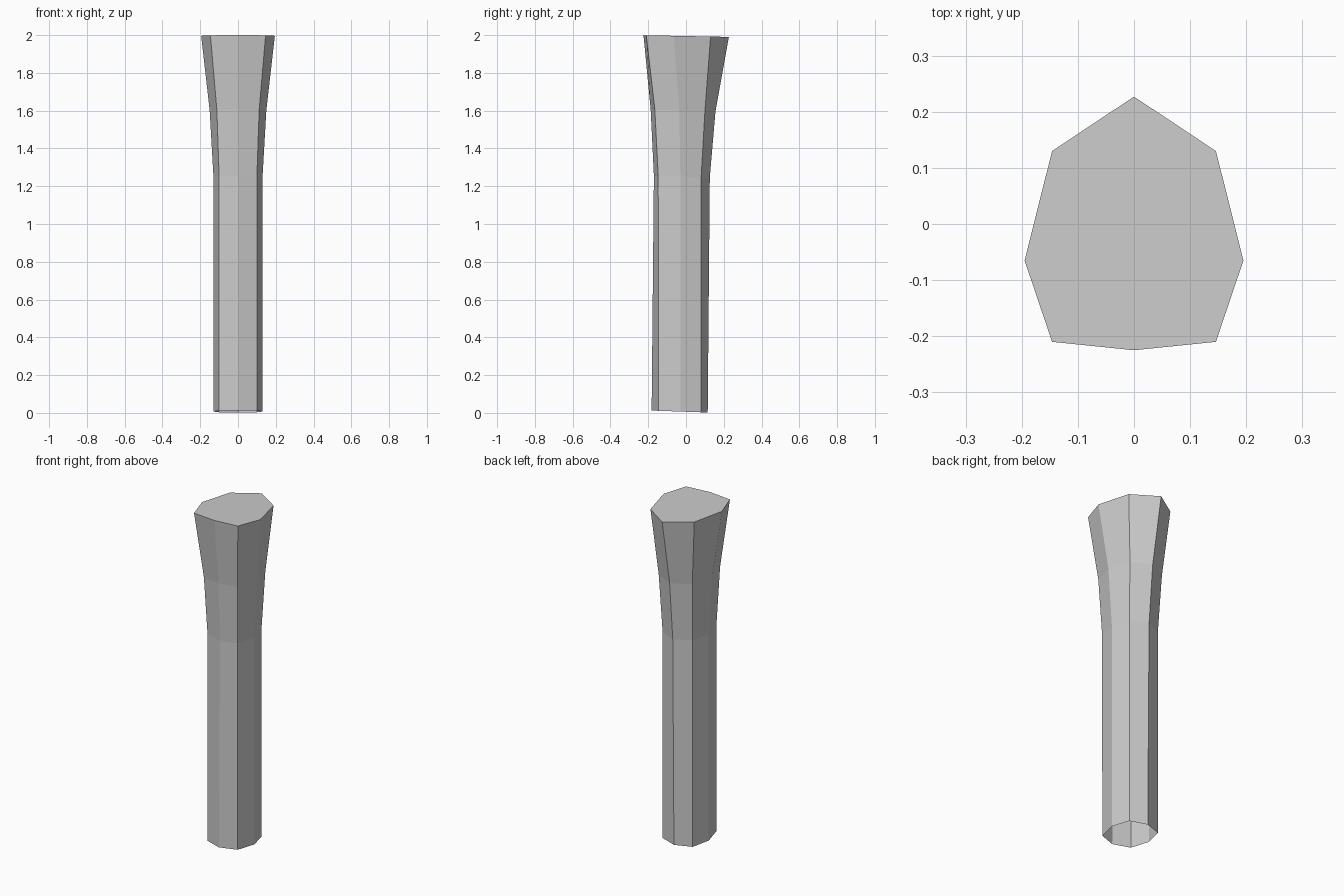
import bpy, bmesh

if "Cube" in bpy.data.objects:
    bpy.data.objects.remove(bpy.data.objects["Cube"])

# Each ring: height, slant of z along y, half widths (corner, side), five y values front to back
RINGS = [
    (0.006, -0.035, 0.100, 0.130, (-0.182, -0.146, -0.030, 0.080, 0.115)),
    (1.250, -0.030, 0.100, 0.130, (-0.170, -0.147, -0.030, 0.080, 0.126)),
    (1.600, -0.030, 0.112, 0.150, (-0.187, -0.165, -0.035, 0.100, 0.156)),
    (1.995, -0.020, 0.146, 0.195, (-0.225, -0.210, -0.065, 0.130, 0.227)),
]

bm = bmesh.new()


def add_ring(z, slant, corner, side, ys):
    f, fc, m, bc, b = ys
    pts = [(0, f), (corner, fc), (side, m), (corner, bc),
           (0, b), (-corner, bc), (-side, m), (-corner, fc)]
    return [bm.verts.new((x, y, z + slant * y)) for x, y in pts]


# Eight-sided shaft flaring at the top, open underneath
rings = [add_ring(*r) for r in RINGS]
for low, high in zip(rings, rings[1:]):
    for i in range(8):
        j = (i + 1) % 8
        bm.faces.new((low[i], low[j], high[j], high[i]))

# Flat top cap
bm.faces.new(rings[-1])

mesh = bpy.data.meshes.new("flared_post")
bm.to_mesh(mesh)
bm.free()
post = bpy.data.objects.new("flared_post", mesh)
bpy.context.collection.objects.link(post)
